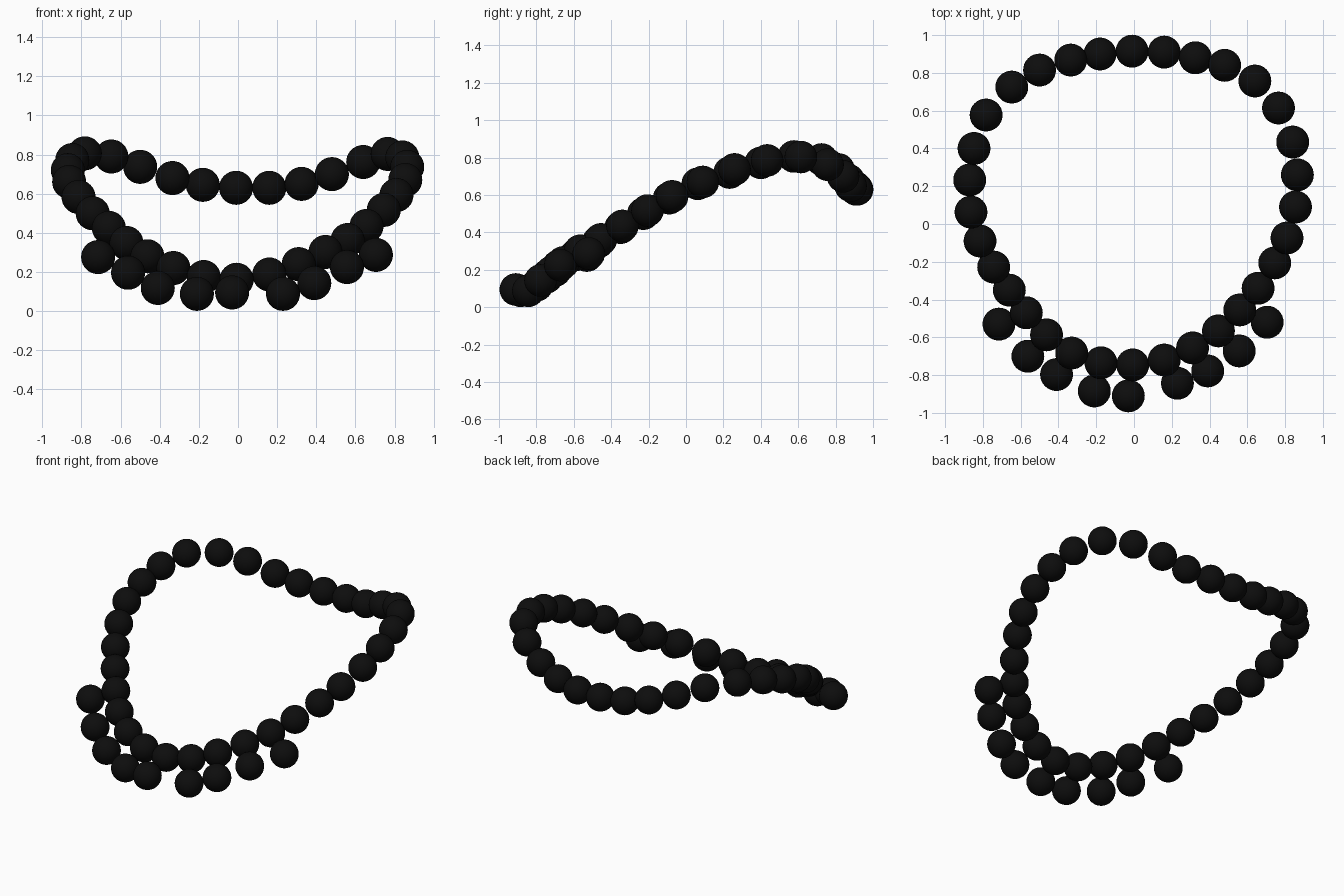
import bpy

R = 0.087

# bead centres of the closed strand, clockwise from the back
STRAND = [
    (-.01, .915, .63), (.16, .91, .63), (.325, .88, .65), (.48, .84, .70),
    (.64, .757, .762), (.765, .614, .803), (.84, .434, .785), (.865, .26, .737),
    (.855, .09, .67), (.81, -.074, .593), (.745, -.206, .517), (.657, -.34, .435),
    (.56, -.455, .363), (.447, -.566, .302), (.31, -.656, .24), (.16, -.72, .187),
    (-.007, -.746, .16), (-.175, -.735, .174), (-.33, -.683, .22), (-.463, -.587, .28),
    (-.57, -.47, .348), (-.66, -.35, .425), (-.743, -.228, .50), (-.815, -.09, .583),
    (-.863, .063, .66), (-.87, .233, .72), (-.847, .40, .772), (-.783, .577, .806),
    (-.647, .725, .79), (-.50, .815, .737), (-.335, .868, .68), (-.18, .90, .645)]

# beads hanging off the front of the strand
DROPS = [
    (.705, -.52, .287), (.557, -.672, .225), (.39, -.778, .143),
    (.23, -.843, .088), (-.03, -.91, .095), (-.21, -.884, .088),
    (-.41, -.797, .118), (-.562, -.70, .196), (-.715, -.53, .276)]

black = bpy.data.materials.new("black_bead")
black.diffuse_color = (0.004, 0.004, 0.004, 1)

# one shared smooth bead mesh
bpy.ops.mesh.primitive_uv_sphere_add(segments=32, ring_count=16, radius=R)
first = bpy.context.object
bpy.ops.object.shade_smooth()
first.data.materials.append(black)
bead = first.data
bead.name = "bead"
bpy.data.objects.remove(first)


def place_beads(name, centres):
    for i, c in enumerate(centres):
        ob = bpy.data.objects.new(f"{name}_{i + 1:02d}", bead)
        ob.location = c
        bpy.context.collection.objects.link(ob)


place_beads("strand_bead", STRAND)
place_beads("drop_bead", DROPS)
